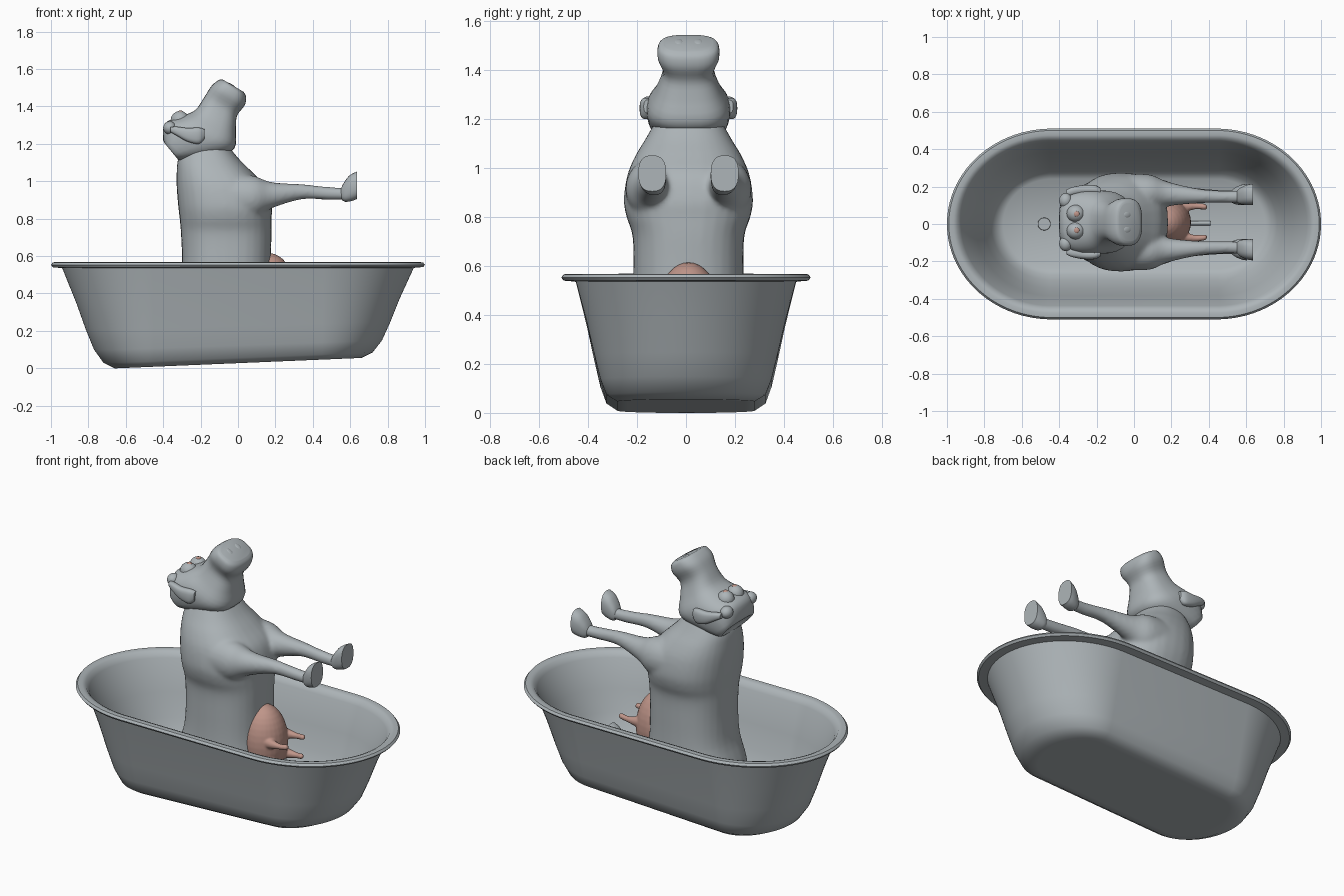
import bpy, bmesh, math
from mathutils import Vector, Matrix

YC = 0.01  # the animal sits a hair off the tub axis


def material(name, rgb):
    m = bpy.data.materials.new(name)
    m.diffuse_color = (*rgb, 1)
    return m


GREY = material("blue grey", (0.42, 0.46, 0.48))
PINK = material("udder pink", (0.52, 0.30, 0.25))


def finish(bm, name, mat, angle=40):
    bmesh.ops.recalc_face_normals(bm, faces=bm.faces)
    me = bpy.data.meshes.new(name)
    bm.to_mesh(me)
    bm.free()
    ob = bpy.data.objects.new(name, me)
    bpy.context.collection.objects.link(ob)
    me.materials.append(mat)
    bpy.ops.object.select_all(action='DESELECT')
    ob.select_set(True)
    bpy.context.view_layer.objects.active = ob
    bpy.ops.object.shade_smooth_by_angle(angle=math.radians(angle))
    return ob


def bridge(bm, rings):
    """Skin a list of vertex rings and cap both ends."""
    n = len(rings[0])
    for a, b in zip(rings, rings[1:]):
        for i in range(n):
            j = (i + 1) % n
            bm.faces.new((a[i], a[j], b[j], b[i]))
    bm.faces.new(rings[0])
    bm.faces.new(rings[-1])


def catmull(secs, steps):
    out = []
    for i in range(len(secs) - 1):
        p0, p1, p2, p3 = secs[max(i - 1, 0)], secs[i], secs[i + 1], secs[min(i + 2, len(secs) - 1)]
        for s in range(steps):
            t = s / steps
            out.append([0.5 * (2 * b + (c - a) * t + (2 * a - 5 * b + 4 * c - d) * t * t
                               + (3 * b - a - 3 * c + d) * t ** 3)
                        for a, b, c, d in zip(p0, p1, p2, p3)])
    return out + [list(secs[-1])]


def loft(bm, secs, power=2.0, n=32, steps=4):
    """Sections (x1, z1, x2, z2, y centre, half width): a line seen from the side plus a width."""
    rings = []
    for x1, z1, x2, z2, yc, w in catmull(secs, steps):
        c = Vector(((x1 + x2) / 2, yc + YC, (z1 + z2) / 2))
        v = Vector(((x1 - x2) / 2, 0, (z1 - z2) / 2))
        ring = []
        for i in range(n):
            a = 2 * math.pi * i / n
            cs, sn = math.cos(a), math.sin(a)
            k = 2 / power
            p = c + v * math.copysign(abs(cs) ** k, cs)
            p.y += w * math.copysign(abs(sn) ** k, sn)
            ring.append(bm.verts.new(p))
        rings.append(ring)
    bridge(bm, rings)


def ball(bm, loc, scale, rot=0.0):
    m = Matrix.Translation(loc) @ Matrix.Rotation(rot, 4, 'Y') @ Matrix.Diagonal((*scale, 1))
    bmesh.ops.create_uvsphere(bm, u_segments=28, v_segments=18, radius=1, matrix=m)


# Bathtub: stadium rings (half length, half width, z), floor tilted up toward +x
bm = bmesh.new()
profile = [(0.60, 0.24, 0.0), (0.66, 0.28, 0.0), (0.72, 0.325, 0.03), (0.77, 0.35, 0.10),
           (0.815, 0.375, 0.21), (0.865, 0.405, 0.35), (0.94, 0.45, 0.535), (0.965, 0.475, 0.538),
           (0.99, 0.50, 0.54), (1.0, 0.51, 0.553), (0.99, 0.50, 0.566), (0.965, 0.475, 0.568),
           (0.945, 0.455, 0.56), (0.925, 0.437, 0.53), (0.85, 0.385, 0.35), (0.80, 0.345, 0.21),
           (0.765, 0.30, 0.115), (0.74, 0.27, 0.07), (0.70, 0.24, 0.045)]
rings = []
for a, b, z in profile:
    ring = []
    for i in range(96):
        t = 2 * math.pi * (i + 0.5) / 96
        x = math.copysign(0.44, math.cos(t)) + (a - 0.44) * math.cos(t)
        lift = max(0, (x + 0.65) / 1.3 * 0.055 * (1 - z / 0.55))
        ring.append(bm.verts.new((x, b * math.sin(t), z + lift)))
    rings.append(ring)
bridge(bm, rings)
finish(bm, "bathtub", GREY)

# Drain plug
bm = bmesh.new()
bmesh.ops.create_cone(bm, cap_ends=True, segments=32, radius1=0.035, radius2=0.033, depth=0.02,
                      matrix=Matrix.Translation((-0.48, 0, 0.055)))
finish(bm, "drain_plug", GREY)

# Torso with front and hind legs, fused into one skin
bm = bmesh.new()
loft(bm, [(-0.30, 0.07, 0.15, 0.07, 0, 0.18), (-0.36, 0.15, 0.20, 0.15, 0, 0.235),
          (-0.36, 0.27, 0.20, 0.27, 0, 0.24), (-0.312, 0.42, 0.178, 0.42, 0, 0.228),
          (-0.30, 0.57, 0.175, 0.57, 0, 0.225), (-0.305, 0.72, 0.18, 0.72, 0, 0.228),
          (-0.312, 0.80, 0.18, 0.80, 0, 0.253), (-0.32, 0.87, 0.18, 0.87, 0, 0.264),
          (-0.328, 0.97, 0.15, 0.97, 0, 0.25), (-0.328, 1.05, 0.075, 1.05, 0, 0.217),
          (-0.32, 1.12, 0.005, 1.12, 0, 0.175), (-0.28, 1.20, -0.06, 1.20, 0, 0.13)], 2.4)
for s in (-1, 1):
    loft(bm, [(-0.08, 0.78, -0.08, 1.05, 0.13 * s, 0.125), (0.08, 0.80, 0.08, 1.03, 0.155 * s, 0.10),
              (0.18, 0.855, 0.18, 0.995, 0.15 * s, 0.066), (0.34, 0.903, 0.34, 0.985, 0.14 * s, 0.040),
              (0.48, 0.90, 0.48, 0.970, 0.135 * s, 0.033), (0.59, 0.90, 0.59, 0.965, 0.137 * s, 0.034)])
    loft(bm, [(-0.05, 0.08, -0.05, 0.32, 0.13 * s, 0.11), (0.12, 0.08, 0.12, 0.27, 0.15 * s, 0.085),
              (0.25, 0.09, 0.25, 0.20, 0.145 * s, 0.05), (0.40, 0.10, 0.40, 0.175, 0.14 * s, 0.036),
              (0.57, 0.095, 0.57, 0.165, 0.137 * s, 0.034)])
body = finish(bm, "torso_and_legs", GREY)
rm = body.modifiers.new("fuse", 'REMESH')
rm.mode = 'VOXEL'
rm.voxel_size = 0.011
rm.use_smooth_shade = True
sm = body.modifiers.new("soften", 'SMOOTH')
sm.factor = 0.5
sm.iterations = 8

# Hooves, flat on the end
for label, x0, z0 in (("front", 0.0, 0.0), ("hind", -0.03, -0.81)):
    for side, s in (("left", 1), ("right", -1)):
        bm = bmesh.new()
        loft(bm, [(x0 + 0.555, z0 + 0.90, x0 + 0.55, z0 + 0.96, 0.137 * s, 0.032),
                  (x0 + 0.575, z0 + 0.89, x0 + 0.565, z0 + 0.99, 0.14 * s, 0.044),
                  (x0 + 0.61, z0 + 0.895, x0 + 0.595, z0 + 1.03, 0.145 * s, 0.054),
                  (x0 + 0.635, z0 + 0.905, x0 + 0.635, z0 + 1.052, 0.148 * s, 0.057)], 2.5)
        finish(bm, f"{label}_hoof_{side}", GREY)

# Tail lying forward on the tub floor
bm = bmesh.new()
loft(bm, [(0.10, 0.075, 0.10, 0.10, -0.005, 0.012), (0.41, 0.075, 0.41, 0.10, -0.005, 0.012)], steps=1, n=12)
finish(bm, "tail", GREY)

# Head: skull tipped back, muzzle pointing up
bm = bmesh.new()
loft(bm, [(-0.375, 1.19, -0.32, 1.13, 0, 0.10), (-0.40, 1.22, -0.30, 1.108, 0, 0.145),
          (-0.39, 1.31, -0.12, 1.13, 0, 0.168), (-0.31, 1.345, -0.02, 1.175, 0, 0.166),
          (-0.23, 1.38, -0.012, 1.275, 0, 0.128), (-0.18, 1.45, -0.005, 1.35, 0, 0.104),
          (-0.14, 1.512, 0.035, 1.405, 0, 0.126), (-0.10, 1.542, 0.044, 1.45, 0, 0.122),
          (-0.08, 1.543, 0.03, 1.478, 0, 0.10)], 2.7)
for s in (-1, 1):  # poll bumps at the back of the skull
    ball(bm, (-0.365, YC + 0.115 * s, 1.285), (0.035, 0.04, 0.035))
finish(bm, "head", GREY, 50)

for side, s in (("left", 1), ("right", -1)):
    # Ear folded along the head
    bm = bmesh.new()
    loft(bm, [(-0.36, 1.262, -0.36, 1.29, 0.155 * s, 0.018), (-0.33, 1.245, -0.33, 1.292, 0.165 * s, 0.022),
              (-0.27, 1.212, -0.27, 1.285, 0.174 * s, 0.024), (-0.21, 1.20, -0.21, 1.287, 0.174 * s, 0.024),
              (-0.18, 1.225, -0.18, 1.278, 0.165 * s, 0.018)], 2.6, 20)
    finish(bm, f"ear_{side}", GREY)
    # Eye and pupil
    eye = Vector((-0.31, YC + 0.046 * s, 1.325))
    bm = bmesh.new()
    ball(bm, eye, (0.05, 0.047, 0.05))
    finish(bm, f"eye_{side}", GREY)
    bm = bmesh.new()
    ball(bm, eye + Vector((0.003, -0.002 * s, 0.046)), (0.015, 0.015, 0.007))
    finish(bm, f"pupil_{side}", PINK)
    # Nostril
    bm = bmesh.new()
    ball(bm, (-0.037, YC + 0.04 * s, 1.512), (0.026, 0.019, 0.008), math.radians(32))
    finish(bm, f"nostril_{side}", GREY)

# Udder with four teats
bm = bmesh.new()
ball(bm, (0.17, YC, 0.40), (0.135, 0.135, 0.215))
for s in (-1, 1):
    for z, x in ((0.43, 0.39), (0.31, 0.38)):
        loft(bm, [(0.21, z - 0.05, 0.21, z + 0.05, 0.065 * s, 0.045), (0.27, z - 0.03, 0.27, z + 0.03, 0.08 * s, 0.028),
                  (0.33, z - 0.016, 0.33, z + 0.018, 0.086 * s, 0.017), (x - 0.012, z - 0.01, x - 0.012, z + 0.022, 0.082 * s, 0.016),
                  (x, z - 0.002, x, z + 0.014, 0.08 * s, 0.008)], n=16)
udder = finish(bm, "udder", PINK)
rm = udder.modifiers.new("fuse", 'REMESH')
rm.mode = 'VOXEL'
rm.voxel_size = 0.006
rm.use_smooth_shade = True
sm = udder.modifiers.new("soften", 'SMOOTH')
sm.iterations = 5
